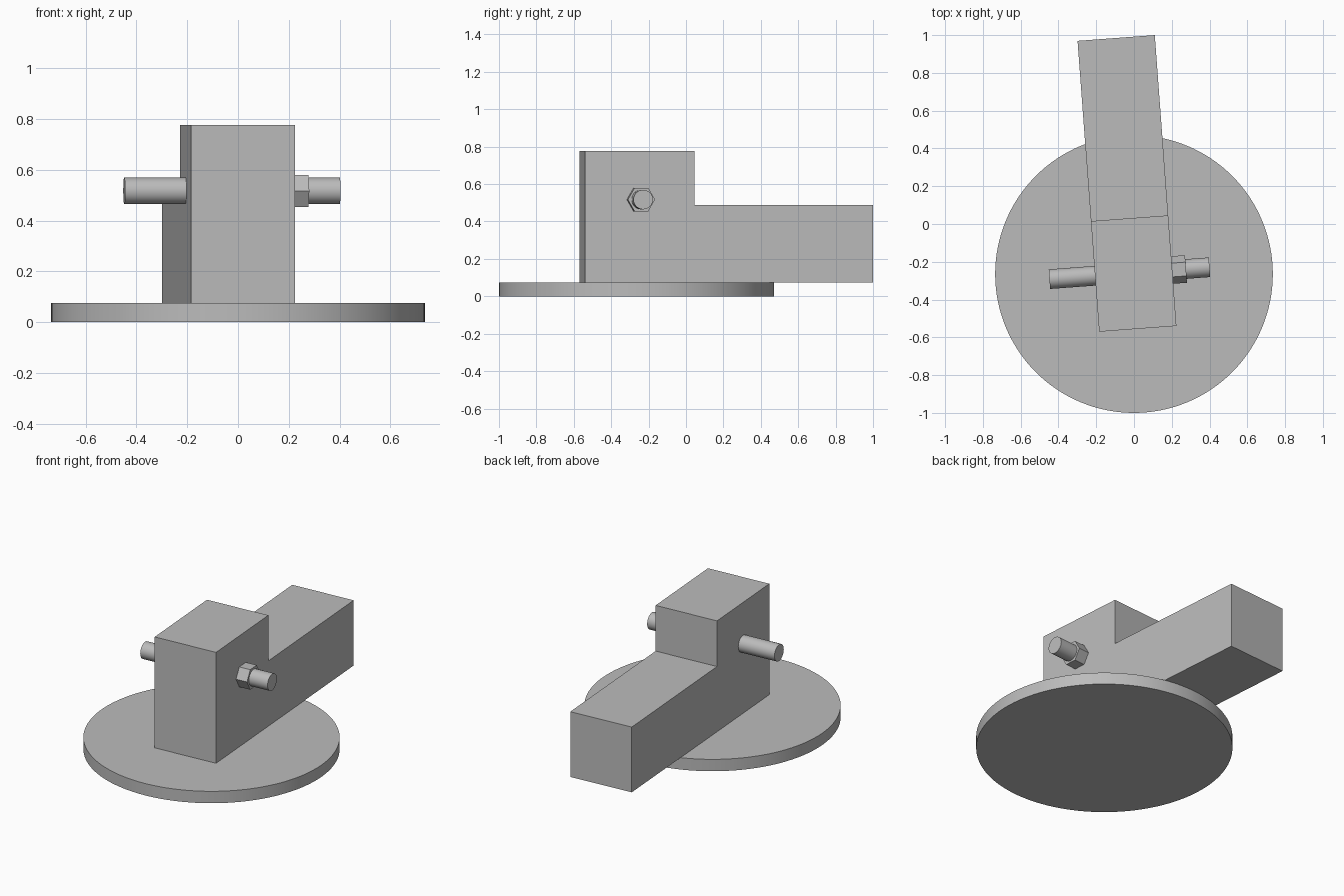
import bpy, bmesh, math
from mathutils import Matrix, Vector

cube = bpy.data.objects.get("Cube")
if cube:
    bpy.data.objects.remove(cube, do_unlink=True)

# Single grey material
grey = bpy.data.materials.new("plain grey")
grey.use_nodes = True
colour = (0.5, 0.5, 0.5, 1)
grey.diffuse_color = colour
grey.node_tree.nodes["Principled BSDF"].inputs["Base Color"].default_value = colour

# Clamp frame: x across the block, y along it from its front face
FRAME = Matrix.Translation((0.02, -0.555, 0)) @ Matrix.Rotation(math.radians(4.25), 4, 'Z')
BASE_TOP = 0.075


def add_object(name, bm, matrix, smooth=False):
    bmesh.ops.recalc_face_normals(bm, faces=bm.faces)
    mesh = bpy.data.meshes.new(name)
    bm.to_mesh(mesh)
    bm.free()
    mesh.materials.append(grey)
    obj = bpy.data.objects.new(name, mesh)
    bpy.context.collection.objects.link(obj)
    obj.matrix_world = matrix
    if smooth:
        bpy.ops.object.select_all(action='DESELECT')
        obj.select_set(True)
        bpy.context.view_layer.objects.active = obj
        bpy.ops.object.shade_smooth_by_angle(angle=math.radians(30))
    return obj


def add_prism(name, radius, length, sides, matrix, smooth):
    bm = bmesh.new()
    bmesh.ops.create_cone(bm, cap_ends=True, segments=sides, radius1=radius,
                          radius2=radius, depth=length)
    return add_object(name, bm, matrix, smooth)


# Round base plate
add_prism("base_disc", 0.735, BASE_TOP, 128,
          Matrix.Translation((0, -0.265, BASE_TOP / 2)), True)

# Stepped block: side profile extruded across its width
profile = [(0, BASE_TOP), (1.544, BASE_TOP), (1.544, 0.488),
           (0.587, 0.488), (0.587, 0.777), (0, 0.777)]
half_width = 0.205
bm = bmesh.new()
side = bm.faces.new([bm.verts.new((-half_width, y, z)) for y, z in profile])
extruded = bmesh.ops.extrude_face_region(bm, geom=[side], use_keep_orig=True)
moved = [v for v in extruded["geom"] if isinstance(v, bmesh.types.BMVert)]
bmesh.ops.translate(bm, verts=moved, vec=Vector((2 * half_width, 0, 0)))
add_object("stepped_block", bm, FRAME)

# Cross rod through the tall part, with a hexagonal nut on the left side
TURN = Matrix.Rotation(math.pi / 2, 4, 'Y')
axis = Vector((0, 0.297, 0.517))
add_prism("cross_rod", 0.052, 0.85, 48,
          FRAME @ Matrix.Translation(axis + Vector((-0.022, 0, 0))) @ TURN, True)
nut_length = 0.078
nut_centre = axis + Vector((half_width - 0.022 + nut_length / 2, 0, 0))
nut_centre.x = half_width + nut_length / 2 - 0.005
add_prism("hex_nut", 0.073, nut_length, 6,
          FRAME @ Matrix.Translation(nut_centre) @ TURN, False)
